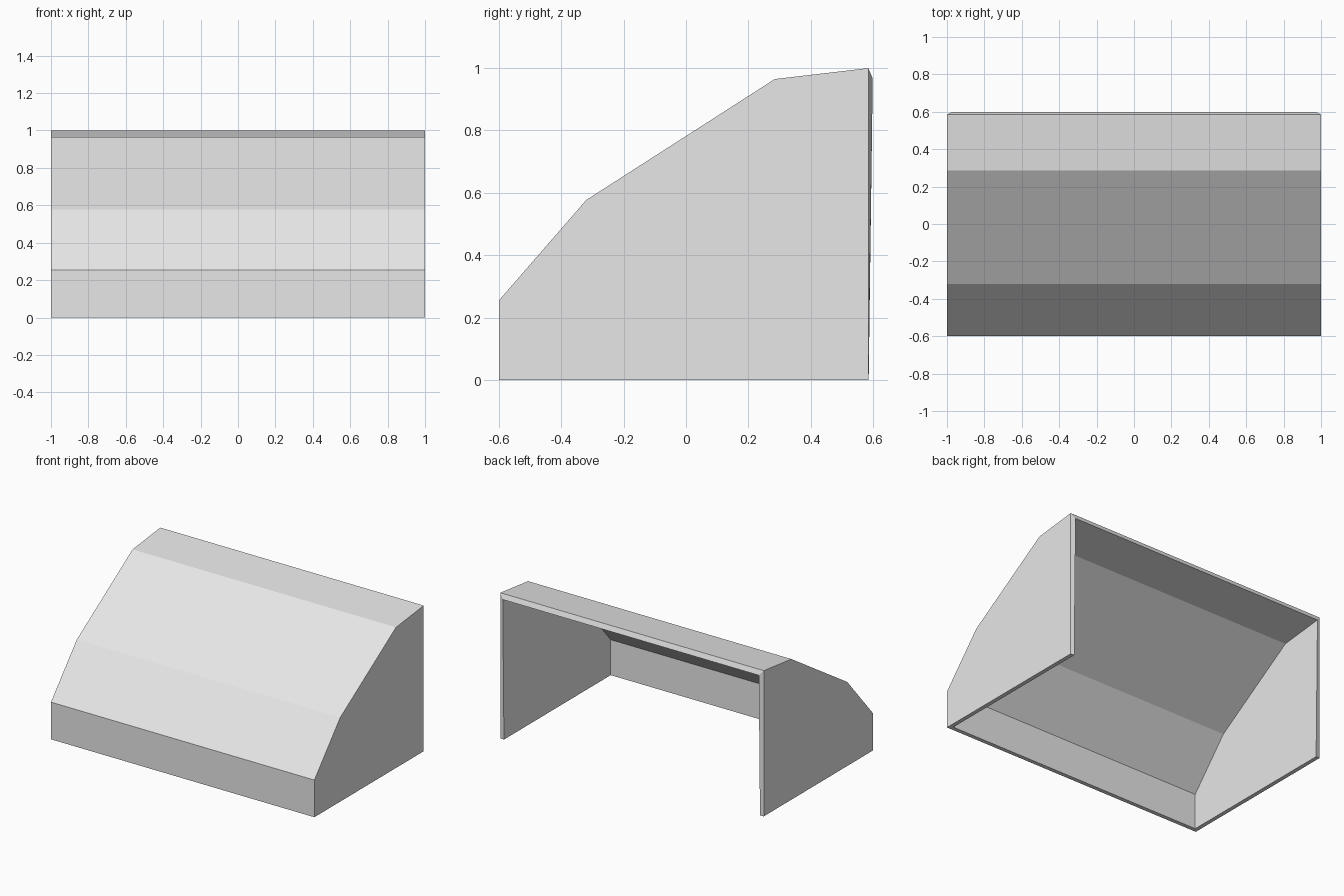
import bpy
import bmesh

cube = bpy.data.objects.get("Cube")
if cube:
    bpy.data.objects.remove(cube, do_unlink=True)

# Plain grey material
grey = bpy.data.materials.new("light_grey")
grey.use_nodes = True
colour = (0.8, 0.8, 0.8, 1.0)
grey.diffuse_color = colour
grey.node_tree.nodes["Principled BSDF"].inputs["Base Color"].default_value = colour

# Side profiles (y, z): bottom front, up over the roof, down to bottom back
outer = [(-0.6, 0), (-0.6, 0.255), (-0.32, 0.577),
         (0.285, 0.965), (0.585, 1.0), (0.585, 0)]
inner = [(-0.572, 0), (-0.572, 0.243), (-0.302, 0.553),
         (0.292, 0.932), (0.599, 0.966), (0.586, 0)]

bm = bmesh.new()


def skin(profile, half_width):
    """One layer of the hood: two end walls joined by the roof panels."""
    left, right = ([bm.verts.new((s * half_width, y, z)) for y, z in profile]
                   for s in (1, -1))
    bm.faces.new(left)
    bm.faces.new(right)
    for i in range(len(profile) - 2):
        bm.faces.new((left[i], left[i + 1], right[i + 1], right[i]))
    # Open rim: around the bottom and the back
    return [left[0], left[5], left[4], right[4], right[5], right[0]]


# Outer and inner skins, joined by a thin rim at the open bottom and back
rim_out = skin(outer, 1.0)
rim_in = skin(inner, 0.972)
for i in range(len(rim_out)):
    j = (i + 1) % len(rim_out)
    bm.faces.new((rim_out[i], rim_out[j], rim_in[j], rim_in[i]))

bmesh.ops.recalc_face_normals(bm, faces=bm.faces)
mesh = bpy.data.meshes.new("hood_shell")
bm.to_mesh(mesh)
bm.free()
mesh.materials.append(grey)
hood = bpy.data.objects.new("hood_shell", mesh)
bpy.context.collection.objects.link(hood)
